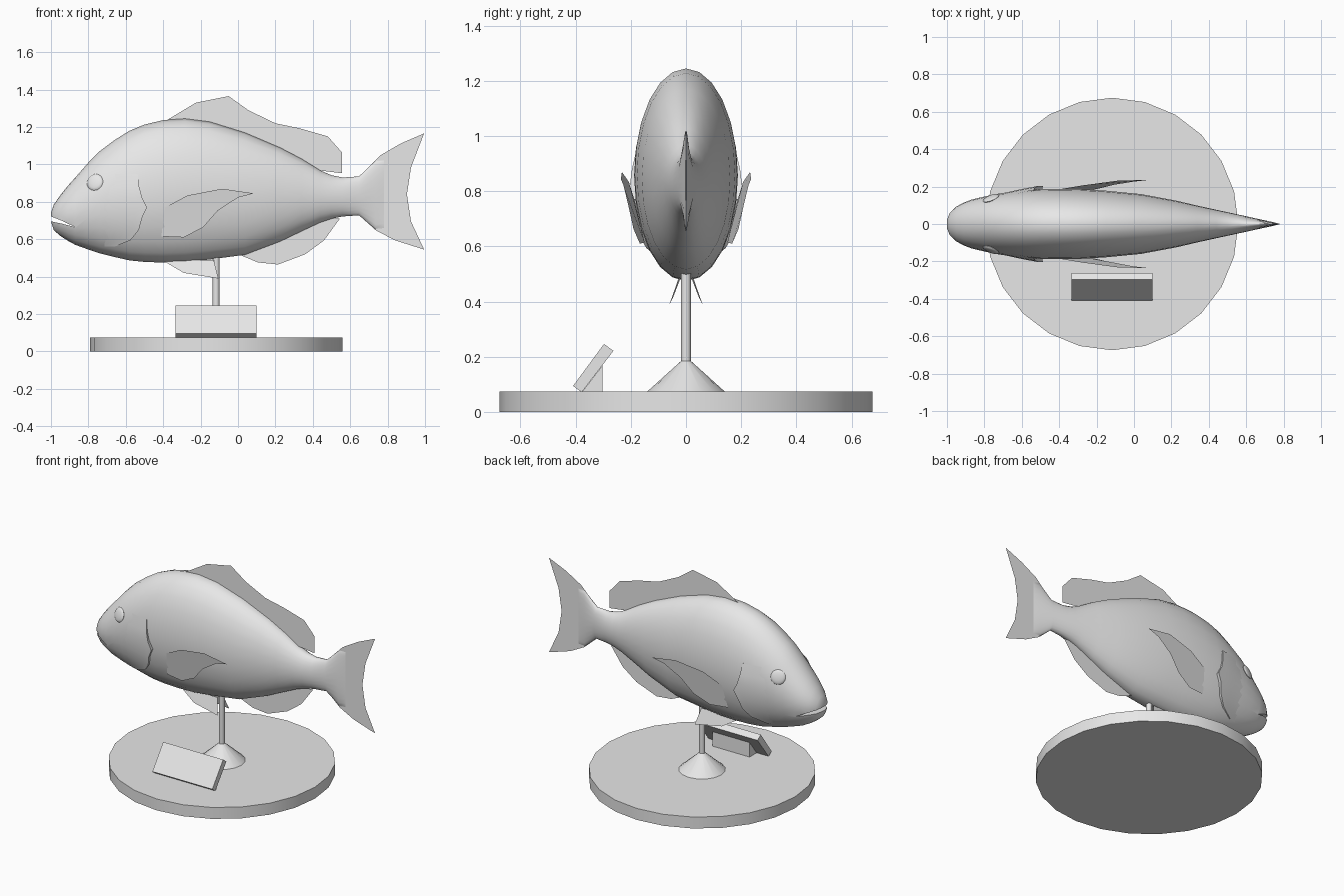
import bpy, bmesh, math
from mathutils import Vector, Matrix

if "Cube" in bpy.data.objects:
    bpy.data.objects.remove(bpy.data.objects["Cube"])

grey = bpy.data.materials.new("plain_grey")
grey.diffuse_color = (0.8, 0.8, 0.8, 1)
grey.use_nodes = True
grey.node_tree.nodes["Principled BSDF"].inputs["Base Color"].default_value = grey.diffuse_color


def make(name, verts, faces, smooth=None):
    me = bpy.data.meshes.new(name)
    me.from_pydata(verts, [], faces)
    me.materials.append(grey)
    bm = bmesh.new()
    bm.from_mesh(me)
    bmesh.ops.recalc_face_normals(bm, faces=bm.faces)
    bm.to_mesh(me)
    bm.free()
    ob = bpy.data.objects.new(name, me)
    bpy.context.collection.objects.link(ob)
    if smooth:
        shade(ob, smooth)
    return ob


def shade(ob, angle):
    bpy.ops.object.select_all(action='DESELECT')
    bpy.context.view_layer.objects.active = ob
    ob.select_set(True)
    bpy.ops.object.shade_smooth_by_angle(angle=math.radians(angle))


def lathe(name, profile, n, cx, smooth):
    """Solid of revolution about a vertical axis, profile = (radius, z)."""
    verts = [(cx + r * math.sin(2 * math.pi * i / n), r * math.cos(2 * math.pi * i / n), z)
             for r, z in profile for i in range(n)]
    faces = [(k * n + i, k * n + (i + 1) % n, (k + 1) * n + (i + 1) % n, (k + 1) * n + i)
             for k in range(len(profile) - 1) for i in range(n)]
    faces += [tuple(range(n)), tuple(range(len(verts) - n, len(verts)))]
    return make(name, verts, faces, smooth)


def prism(name, outline, x0, x1):
    """Extrude a (y, z) outline along x."""
    n = len(outline)
    verts = [(x, y, z) for x in (x0, x1) for y, z in outline]
    faces = [tuple(range(n)), tuple(range(n, 2 * n))]
    faces += [(i, (i + 1) % n, n + (i + 1) % n, n + i) for i in range(n)]
    return make(name, verts, faces)


# Display stand
CX = -0.117
lathe("base_disc", [(0.675, 0), (0.675, 0.075)], 24, CX, 30)
lathe("stand_cone", [(0.14, 0.075), (0.018, 0.185)], 16, CX, 40)
lathe("stand_pole", [(0.018, 0.18), (0.018, 0.52)], 12, CX, 40)

# Tilted blank plaque and its wedge support
prism("plaque", [(-0.409, 0.095), (-0.378, 0.072), (-0.263, 0.222), (-0.297, 0.247)], -0.335, 0.10)
prism("plaque_support", [(-0.375, 0.075), (-0.302, 0.075), (-0.302, 0.17)], -0.25, 0.02)

# Fish body stations: x, bottom z, top z, half width
ST = [(-0.999, 0.69, 0.745, 0.025), (-0.985, 0.648, 0.785, 0.06), (-0.95, 0.618, 0.835, 0.093),
      (-0.91, 0.592, 0.885, 0.115), (-0.87, 0.57, 0.93, 0.13), (-0.80, 0.545, 1.01, 0.147),
      (-0.74, 0.525, 1.07, 0.16), (-0.66, 0.505, 1.13, 0.172), (-0.58, 0.487, 1.18, 0.181),
      (-0.50, 0.479, 1.213, 0.186), (-0.40, 0.475, 1.237, 0.188), (-0.283, 0.478, 1.245, 0.186),
      (-0.15, 0.492, 1.228, 0.178), (0.037, 0.517, 1.17, 0.16), (0.225, 0.588, 1.09, 0.125),
      (0.34, 0.643, 1.03, 0.098), (0.44, 0.69, 0.968, 0.076), (0.50, 0.71, 0.942, 0.063),
      (0.56, 0.722, 0.93, 0.05), (0.647, 0.728, 0.936, 0.031), (0.735, 0.655, 1.02, 0.012),
      (0.78, 0.66, 1.02, 0.001)]


def half_width(x, z):
    """Body surface y at a given x and z."""
    for a, b in zip(ST, ST[1:]):
        if a[0] <= x <= b[0]:
            t = (x - a[0]) / (b[0] - a[0])
            lo, hi, w = (a[k] + (b[k] - a[k]) * t for k in (1, 2, 3))
            u = (2 * z - lo - hi) / (hi - lo)
            return w * math.sqrt(max(0, 1 - u * u))
    return 0


N = 24
verts = []
for x, lo, hi, w in ST:
    for i in range(N):
        a = 2 * math.pi * i / N
        verts.append((x, w * math.sin(a), (lo + hi) / 2 + (hi - lo) / 2 * math.cos(a)))
faces = [(k * N + i, k * N + (i + 1) % N, (k + 1) * N + (i + 1) % N, (k + 1) * N + i)
         for k in range(len(ST) - 1) for i in range(N)]
faces += [tuple(range(N)), tuple(range(len(verts) - N, len(verts)))]
body = make("fish_body", verts, faces)

# Mouth slit cut into the snout
slit = [(-1.05, 0.742), (-0.94, 0.698), (-0.868, 0.664), (-0.94, 0.683), (-1.05, 0.706)]
cutter = make("mouth_cutter", [(x, y, z) for y in (-0.3, 0.3) for x, z in slit],
              [tuple(range(5)), tuple(range(5, 10))] +
              [(i, (i + 1) % 5, 5 + (i + 1) % 5, 5 + i) for i in range(5)])
mod = body.modifiers.new("mouth", 'BOOLEAN')
mod.operation = 'DIFFERENCE'
mod.solver = 'EXACT'
mod.object = cutter
bpy.context.view_layer.objects.active = body
bpy.ops.object.modifier_apply(modifier=mod.name)
bpy.data.objects.remove(cutter)
shade(body, 40)

# Flat median fins as (x, z) outlines
FINS = {
    "dorsal_fin": [(-0.40, 1.225), (-0.225, 1.33), (-0.05, 1.365), (0.055, 1.29), (0.2, 1.22),
                   (0.33, 1.193), (0.48, 1.15), (0.555, 1.065), (0.555, 0.953), (0.42, 0.97)],
    "anal_fin": [(0, 0.52), (0.107, 0.476), (0.214, 0.465), (0.36, 0.52), (0.46, 0.594),
                 (0.545, 0.711), (0.45, 0.71), (0.225, 0.62)],
    "tail_fin": [(0.647, 0.934), (0.76, 1.048), (0.87, 1.112), (0.995, 1.166), (0.925, 0.984),
                 (0.903, 0.84), (0.925, 0.695), (0.995, 0.545), (0.84, 0.594), (0.738, 0.647),
                 (0.645, 0.73)],
}
for name, pts in FINS.items():
    make(name, [(x, 0, z) for x, z in pts], [tuple(range(len(pts)))])

# Paired parts
PECTORAL = [(-0.39, 0.77, 0.187), (-0.27, 0.834, 0.207), (-0.085, 0.87, 0.232), (0.085, 0.845, 0.236),
            (0, 0.823, 0.227), (-0.107, 0.754, 0.21), (-0.187, 0.663, 0.19), (-0.29, 0.61, 0.167),
            (-0.41, 0.615, 0.15)]
PELVIC = [(-0.40, 0.485, 0.02), (-0.29, 0.42, 0.045), (-0.105, 0.39, 0.06), (-0.13, 0.49, 0.025)]
# Gill cover rows: z, rear edge x
GILL = [(0.95, -0.537), (0.88, -0.528), (0.82, -0.512), (0.77, -0.487), (0.715, -0.513),
        (0.65, -0.53), (0.595, -0.575), (0.56, -0.66)]
COLS = 6

for side, s in (("left", 1), ("right", -1)):
    for name, pts in (("pectoral_fin", PECTORAL), ("pelvic_fin", PELVIC)):
        n = len(pts)
        make(f"{side}_{name}", [(x, s * y, z) for x, z, y in pts],
             [(0, i, i + 1) for i in range(1, n - 1)] if n == 4 else [tuple(range(n))])

    # Gill cover swelling toward a stepped rear rim
    verts = []
    for r, (z, xr) in enumerate(GILL):
        lift = 0.022 * math.sin(math.pi * (r + 0.6) / (len(GILL) + 0.2))
        for c in range(COLS + 1):
            t = c / COLS
            x = -0.77 + (xr + 0.77) * t
            verts.append((x, s * (half_width(x, z) - 0.004 + (lift + 0.004) * t ** 1.5), z))
        verts.append((xr - 0.005, s * (half_width(xr, z) - 0.01), z))
    m = COLS + 2
    faces = [(r * m + c, r * m + c + 1, (r + 1) * m + c + 1, (r + 1) * m + c)
             for r in range(len(GILL) - 1) for c in range(m - 1)]
    gill = make(f"{side}_gill_cover", verts, faces, 45)

    # Low domed eye lying on the cheek
    ex, ez = -0.765, 0.905
    ey, d = half_width(ex, ez), 0.02
    n = Vector((-(half_width(ex + d, ez) - half_width(ex - d, ez)) / (2 * d), 1,
                -(half_width(ex, ez + d) - half_width(ex, ez - d)) / (2 * d))).normalized()
    n.y *= s
    bm = bmesh.new()
    place = Matrix.Translation((ex, s * ey, ez)) @ n.to_track_quat('Z', 'Y').to_matrix().to_4x4()
    bmesh.ops.create_uvsphere(bm, u_segments=16, v_segments=8, radius=0.046,
                              matrix=place @ Matrix.Diagonal((1, 1, 0.25, 1)))
    me = bpy.data.meshes.new(f"{side}_eye")
    bm.to_mesh(me)
    bm.free()
    me.materials.append(grey)
    eye = bpy.data.objects.new(f"{side}_eye", me)
    bpy.context.collection.objects.link(eye)
    shade(eye, 60)
